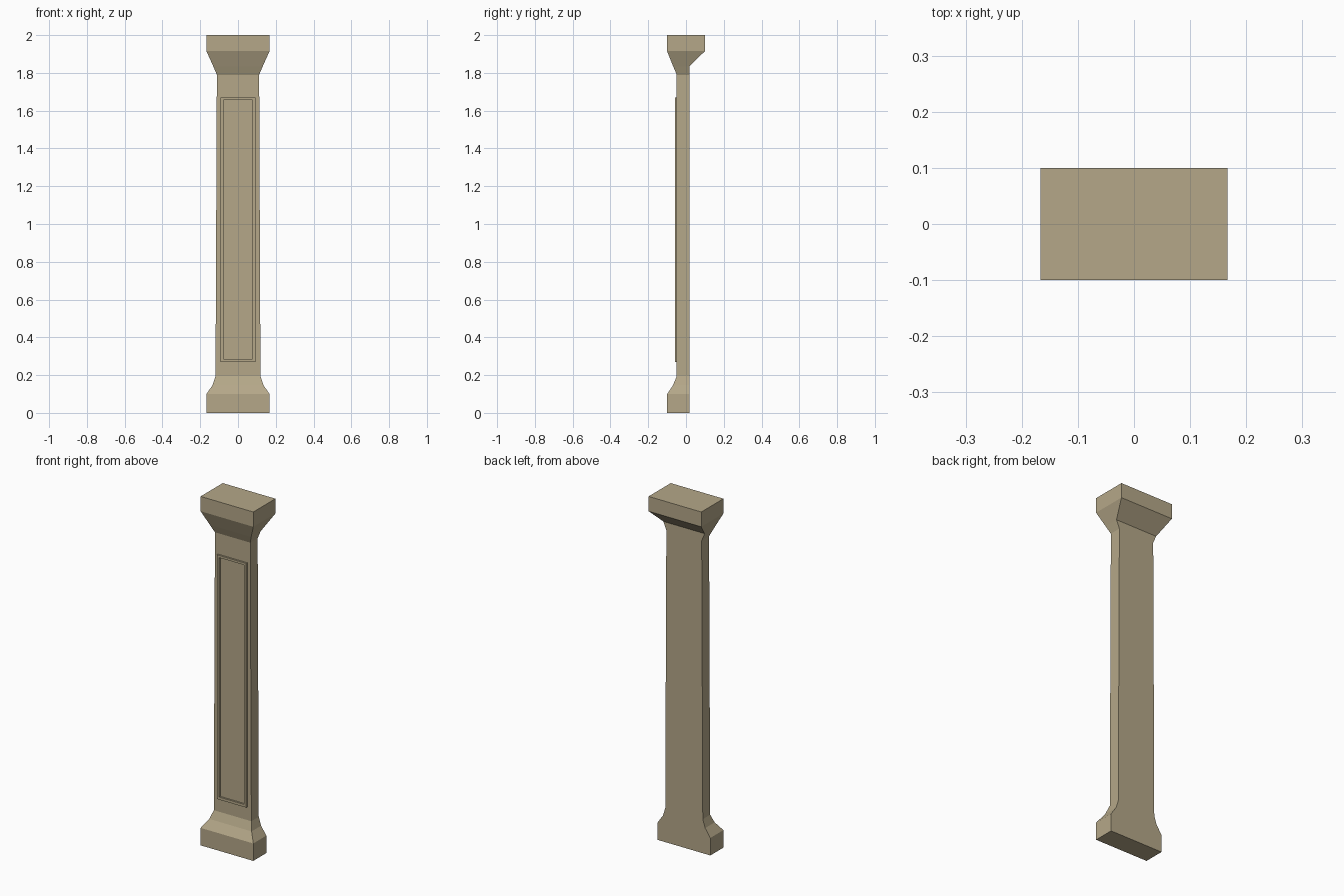
import bpy, bmesh

if "Cube" in bpy.data.objects:
    bpy.data.objects.remove(bpy.data.objects["Cube"])

stone = bpy.data.materials.new("sandstone")
stone.diffuse_color = (0.46, 0.39, 0.25, 1)
stone.use_nodes = True
stone.node_tree.nodes["Principled BSDF"].inputs["Base Color"].default_value = stone.diffuse_color


def loft(name, rings, cap):
    """Skin a stack of four-cornered rings with flat quads."""
    bm = bmesh.new()
    loops = [[bm.verts.new(p) for p in ring] for ring in rings]
    for a, b in zip(loops, loops[1:]):
        for i in range(4):
            j = (i + 1) % 4
            bm.faces.new((a[i], a[j], b[j], b[i]))
    if cap:
        bm.faces.new(loops[0][::-1])
        bm.faces.new(loops[-1])
    bmesh.ops.recalc_face_normals(bm, faces=bm.faces)
    mesh = bpy.data.meshes.new(name)
    bm.to_mesh(mesh)
    bm.free()
    mesh.materials.append(stone)
    ob = bpy.data.objects.new(name, mesh)
    bpy.context.collection.objects.link(ob)
    return ob


def level(z, hx, front, back):
    return [(-hx, front, z), (hx, front, z), (hx, back, z), (-hx, back, z)]


def upright(y, hx, z0, z1):
    return [(-hx, y, z0), (hx, y, z0), (hx, y, z1), (-hx, y, z1)]


# Pilaster body: plinth, flared foot, tapered shaft, flared capital
loft("pilaster_body", [level(*s) for s in (
    (0.0, 0.167, -0.10, 0.018),
    (0.10, 0.167, -0.10, 0.018),
    (0.148, 0.134, -0.068, 0.018),
    (0.195, 0.119, -0.049, 0.018),
    (1.79, 0.112, -0.049, 0.018),
    (1.835, 0.131, -0.068, 0.018),
    (1.915, 0.167, -0.10, 0.10),
    (2.0, 0.167, -0.10, 0.10),
)], True)

# Thin raised frame on the front of the shaft
frame_rings = [upright(*r) for r in (
    (-0.047, 0.093, 0.27, 1.67),
    (-0.059, 0.093, 0.27, 1.67),
    (-0.059, 0.078, 0.285, 1.657),
    (-0.047, 0.078, 0.285, 1.657),
)]
loft("panel_frame", frame_rings + frame_rings[:1], False)
